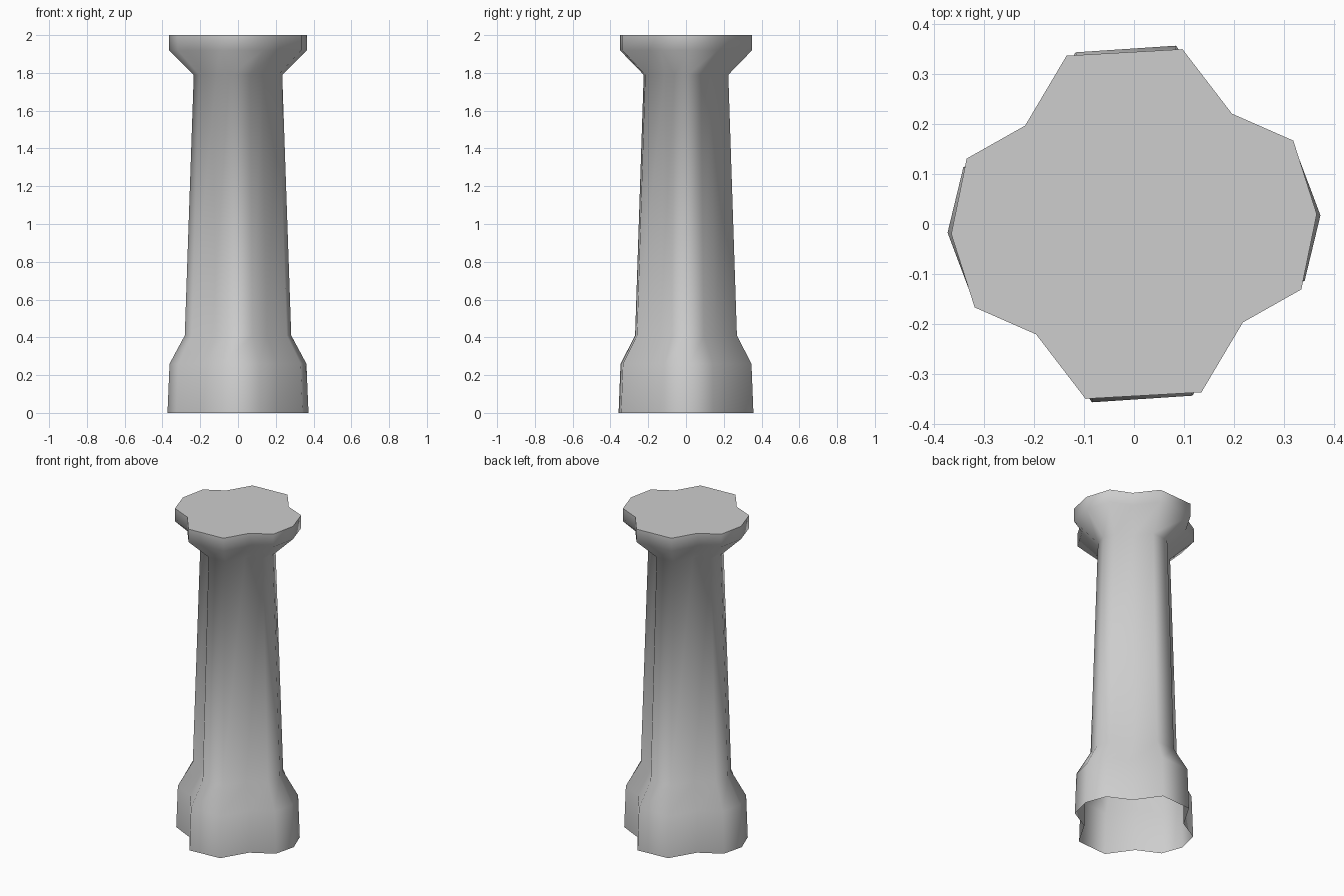
import bpy
import bmesh
import math

cube = bpy.data.objects.get("Cube")
if cube:
    bpy.data.objects.remove(cube, do_unlink=True)

# Single stone colour
stone = bpy.data.materials.new("grey_stone")
stone.use_nodes = True
colour = (0.61, 0.61, 0.61, 1)
stone.diffuse_color = colour
stone.node_tree.nodes["Principled BSDF"].inputs["Base Color"].default_value = colour

# Half of the four-lobed cross-section; the rest is its half-turn
half = [(0.097, 0.35), (0.196, 0.221), (0.319, 0.167), (0.366, 0.02),
        (0.335, -0.131), (0.218, -0.197), (0.135, -0.337)]
section = half + [(-x, -y) for x, y in half]

# Column levels: height, scale, lobe width, notch depth
levels = [(0, 1.02, 0.85, 0.94), (0.26, 0.99, 0.86, 0.96),
          (0.41, 0.77, 0.74, 0.91), (1.79, 0.64, 0.74, 0.91),
          (1.92, 1, 1, 1), (2, 1, 1, 1)]


def ring_point(x, y, scale, lobe, notch):
    """Scale a section point; squeeze lobes across their axis, pull notches in."""
    if abs(x) > 1.4 * abs(y):
        y *= lobe
    elif abs(y) > 1.4 * abs(x):
        x *= lobe
    else:
        x, y = x * notch, y * notch
    return x * scale, y * scale


# Column: lofted wall, capped on top, open underneath
bm = bmesh.new()
rings = [[bm.verts.new((*ring_point(x, y, s, lobe, notch), z)) for x, y in section]
         for z, s, lobe, notch in levels]
count = len(section)
for low, high in zip(rings, rings[1:]):
    for i in range(count):
        j = (i + 1) % count
        bm.faces.new((low[j], low[i], high[i], high[j]))
bm.faces.new(list(reversed(rings[-1])))

mesh = bpy.data.meshes.new("column")
bm.to_mesh(mesh)
bm.free()
mesh.materials.append(stone)
column = bpy.data.objects.new("column", mesh)
bpy.context.collection.objects.link(column)

# Smooth wall with a crisp top rim
bpy.ops.object.select_all(action='DESELECT')
column.select_set(True)
bpy.context.view_layer.objects.active = column
bpy.ops.object.shade_smooth_by_angle(angle=math.radians(75))
